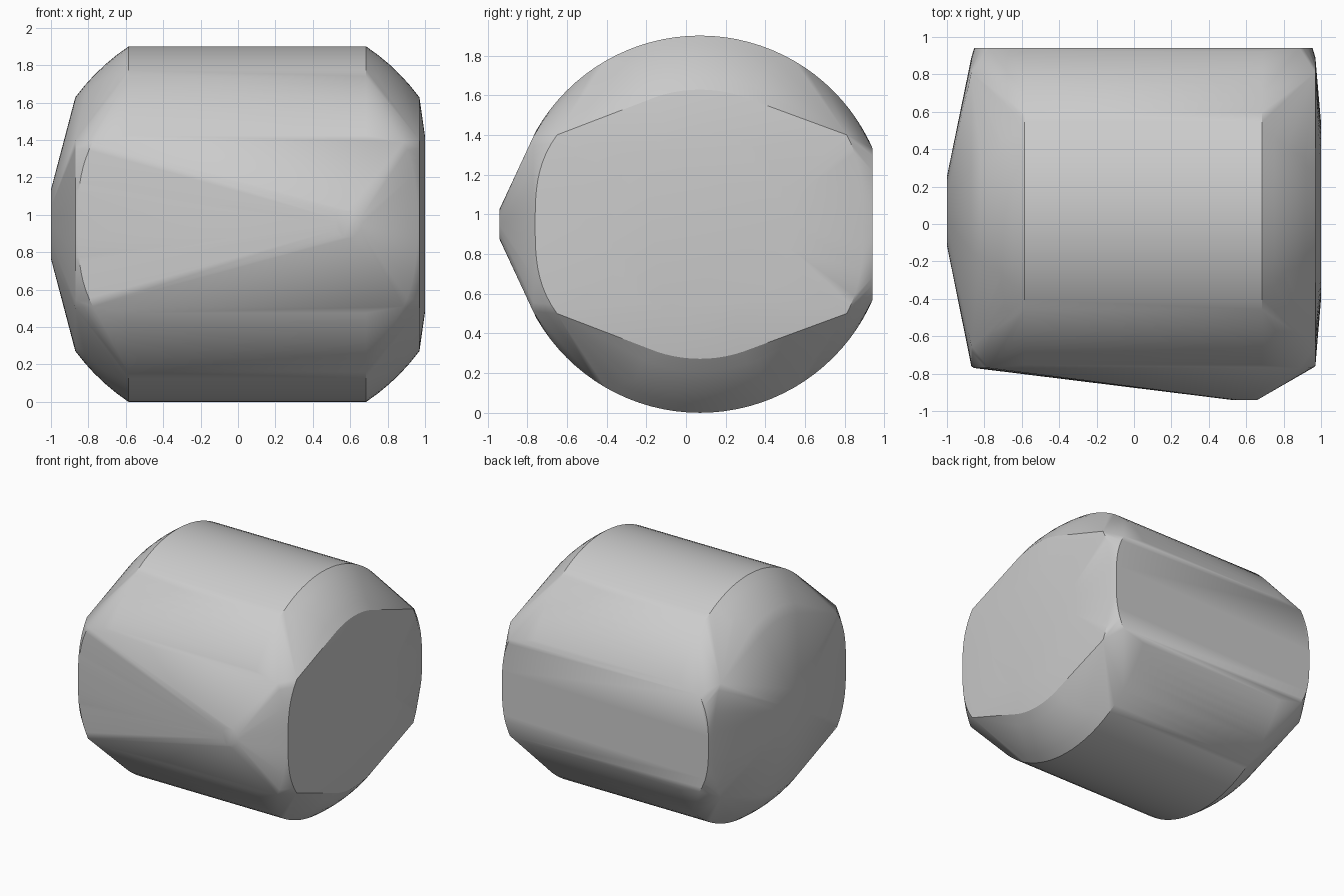
import bpy, bmesh, math

cube = bpy.data.objects.get("Cube")
if cube:
    bpy.data.objects.remove(cube, do_unlink=True)

CX, CY, CZ = 0.05, 0.07, 0.95     # centre of the barrel
BARREL, BALL = 0.95, 1.143        # barrel radius, radius of the rounded ends
FRONT, BACK = -0.77, 0.94         # flat sides
RIGHT, LEFT = -0.87, 0.97         # flat ends
points = []


def ring(x, radius, count):
    """Circle across the x axis, trimmed by the flat sides."""
    for i in range(count):
        a = 2 * math.pi * i / count
        y = CY + radius * math.cos(a)
        if FRONT <= y <= BACK:
            points.append((x, y, CZ + radius * math.sin(a)))


# Barrel with domed ends
for side in (-1, 1):
    for offset in (0.635, 0.7, 0.76, 0.82, 0.87, 0.92):
        ring(CX + side * offset, math.sqrt(BALL ** 2 - offset ** 2), 96)

# Curved outlines of the front and back flats and of both end flats
STEPS = 10
for i in range(-STEPS, STEPS + 1):
    t = i / STEPS
    bulge = abs(t) ** 3
    for y, half in ((FRONT, 0.44), (BACK, 0.382)):
        z = CZ + half * t
        points.append((RIGHT + 0.015 + 0.08 * bulge, y, z))
        points.append((LEFT - 0.015 - 0.07 * bulge, y, z))
    for x in (RIGHT, LEFT):
        z = CZ + 0.45 * t
        points.append((x, FRONT + 0.01 + 0.11 * bulge, z))
        points.append((x, 0.89 - 0.08 * bulge, z))

# Shallow caps on the ends
ring(-1.0, 0.185, 24)
ring(1.0, 0.47, 48)

# Off-centre peak on the front
for i in range(16):
    a = 2 * math.pi * i / 16
    points.append((0.59 + 0.07 * math.cos(a), -0.94, CZ + 0.075 * math.sin(a)))

# Wrap everything in one convex skin
bm = bmesh.new()
for p in points:
    bm.verts.new(p)
hull = bmesh.ops.convex_hull(bm, input=bm.verts)
loose = {v for v in hull["geom_interior"] + hull["geom_unused"]
         if isinstance(v, bmesh.types.BMVert)}
bmesh.ops.delete(bm, geom=list(loose), context="VERTS")
bmesh.ops.dissolve_limit(bm, angle_limit=math.radians(0.3),
                         verts=bm.verts, edges=bm.edges)
bmesh.ops.recalc_face_normals(bm, faces=bm.faces)
mesh = bpy.data.meshes.new("rounded_block")
bm.to_mesh(mesh)
bm.free()
block = bpy.data.objects.new("rounded_block", mesh)
bpy.context.collection.objects.link(block)

# Plain grey
grey = bpy.data.materials.new("light_grey")
grey.use_nodes = True
colour = (0.6, 0.6, 0.6, 1)
grey.diffuse_color = colour
grey.node_tree.nodes["Principled BSDF"].inputs["Base Color"].default_value = colour
mesh.materials.append(grey)

bpy.context.view_layer.objects.active = block
block.select_set(True)
bpy.ops.object.shade_smooth_by_angle(angle=math.radians(30))
